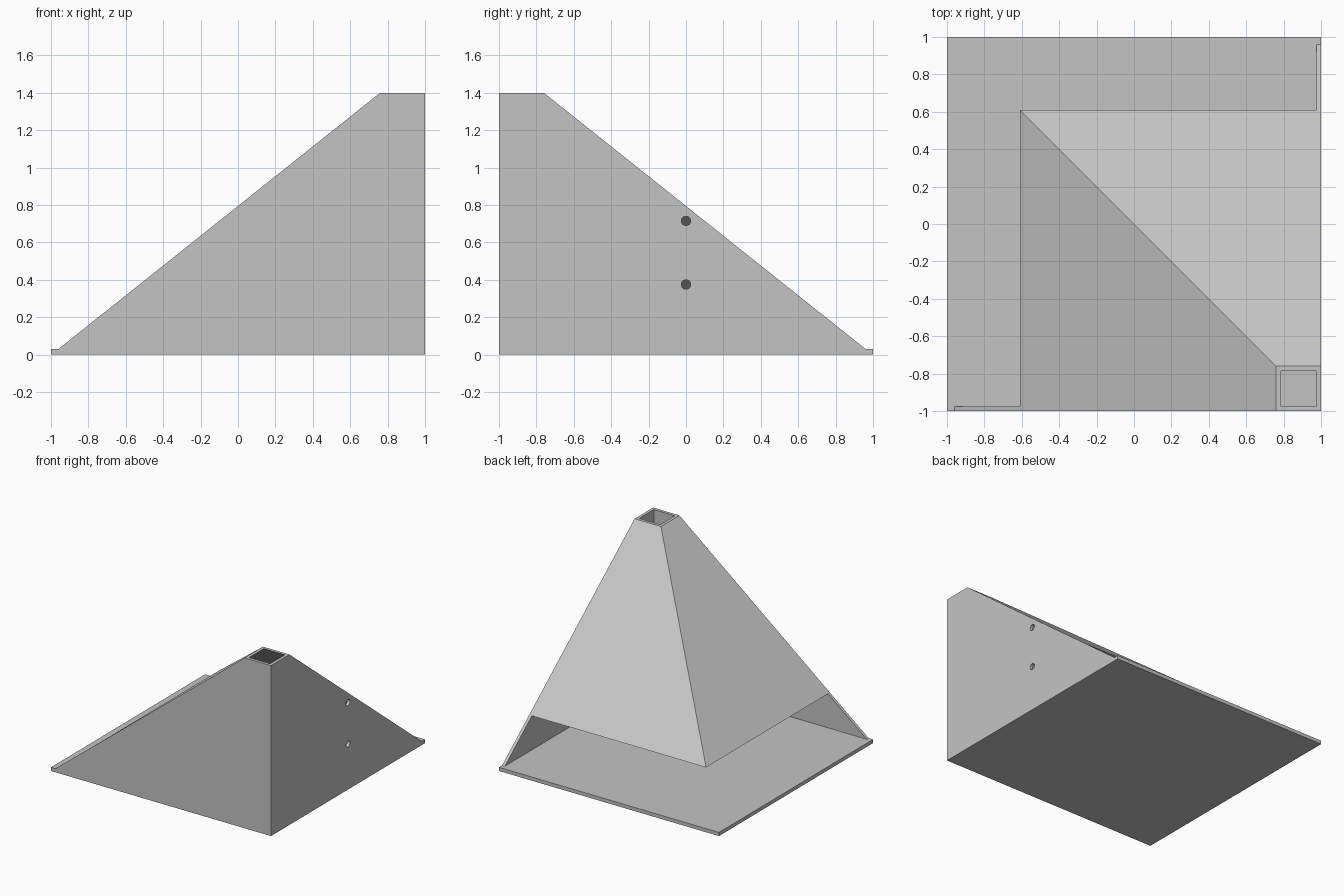
import bpy
import bmesh

cube = bpy.data.objects.get("Cube")
if cube:
    bpy.data.objects.remove(cube, do_unlink=True)

BASE, TOP, LIP = 0.03, 1.4, 0.31     # plate top, collar top, lower edge of sloped panels
WALL = 0.025                         # sheet thickness
FOOT, NECK = 0.96, 0.76              # reach of the slope at the plate and at the collar

grey = bpy.data.materials.new("plain grey")
grey.use_nodes = True
colour = (0.55, 0.55, 0.55, 1)
grey.diffuse_color = colour
grey.node_tree.nodes["Principled BSDF"].inputs["Base Color"].default_value = colour


def prism(name, low, high, z0, z1):
    """Loft between two rectangles given as (x0, x1, y0, y1)."""
    bm = bmesh.new()
    rings = []
    for (x0, x1, y0, y1), z in ((low, z0), (high, z1)):
        corners = ((x0, y0), (x1, y0), (x1, y1), (x0, y1))
        rings.append([bm.verts.new((x, y, z)) for x, y in corners])
    a, b = rings
    bm.faces.new(a[::-1])
    bm.faces.new(b)
    for i in range(4):
        j = (i + 1) % 4
        bm.faces.new((a[i], a[j], b[j], b[i]))
    mesh = bpy.data.meshes.new(name)
    bm.to_mesh(mesh)
    bm.free()
    mesh.materials.append(grey)
    obj = bpy.data.objects.new(name, mesh)
    bpy.context.collection.objects.link(obj)
    return obj


def combine(target, other, operation):
    """Apply a boolean and discard the second object."""
    mod = target.modifiers.new("combine", 'BOOLEAN')
    mod.object, mod.operation, mod.solver = other, operation, 'EXACT'
    other.hide_render = True
    bpy.context.view_layer.objects.active = target
    bpy.ops.object.modifier_apply(modifier=mod.name)
    bpy.data.objects.remove(other, do_unlink=True)


def section(z, inset):
    """Square cross-section of the hopper at height z."""
    edge = -FOOT + (FOOT + NECK) * (z - BASE) / (TOP - BASE) + inset
    return (edge, 1 - inset, -1 + inset, -edge)


# Hopper: two upright walls and two sloped panels, hollow and open at the top
hopper = prism("hopper", section(BASE, 0), section(TOP, 0), BASE, TOP)
z0, z1 = BASE - 0.02, TOP + 0.02
combine(hopper, prism("hollow", section(z0, WALL), section(z1, WALL), z0, z1), 'DIFFERENCE')

# Outlet below the sloped panels
mouth = (-1.2, 1 - WALL, -1 + WALL, 1.2)
combine(hopper, prism("outlet", mouth, mouth, z0, LIP), 'DIFFERENCE')

# Two mounting holes through the left wall
for z in (0.375, 0.715):
    bpy.ops.mesh.primitive_cylinder_add(vertices=32, radius=0.025, depth=0.1,
                                        location=(1, 0, z), rotation=(0, 1.570796, 0))
    combine(hopper, bpy.context.object, 'DIFFERENCE')

# Feeding tray
square = (-1, 1, -1, 1)
combine(hopper, prism("tray", square, square, 0, BASE), 'UNION')
